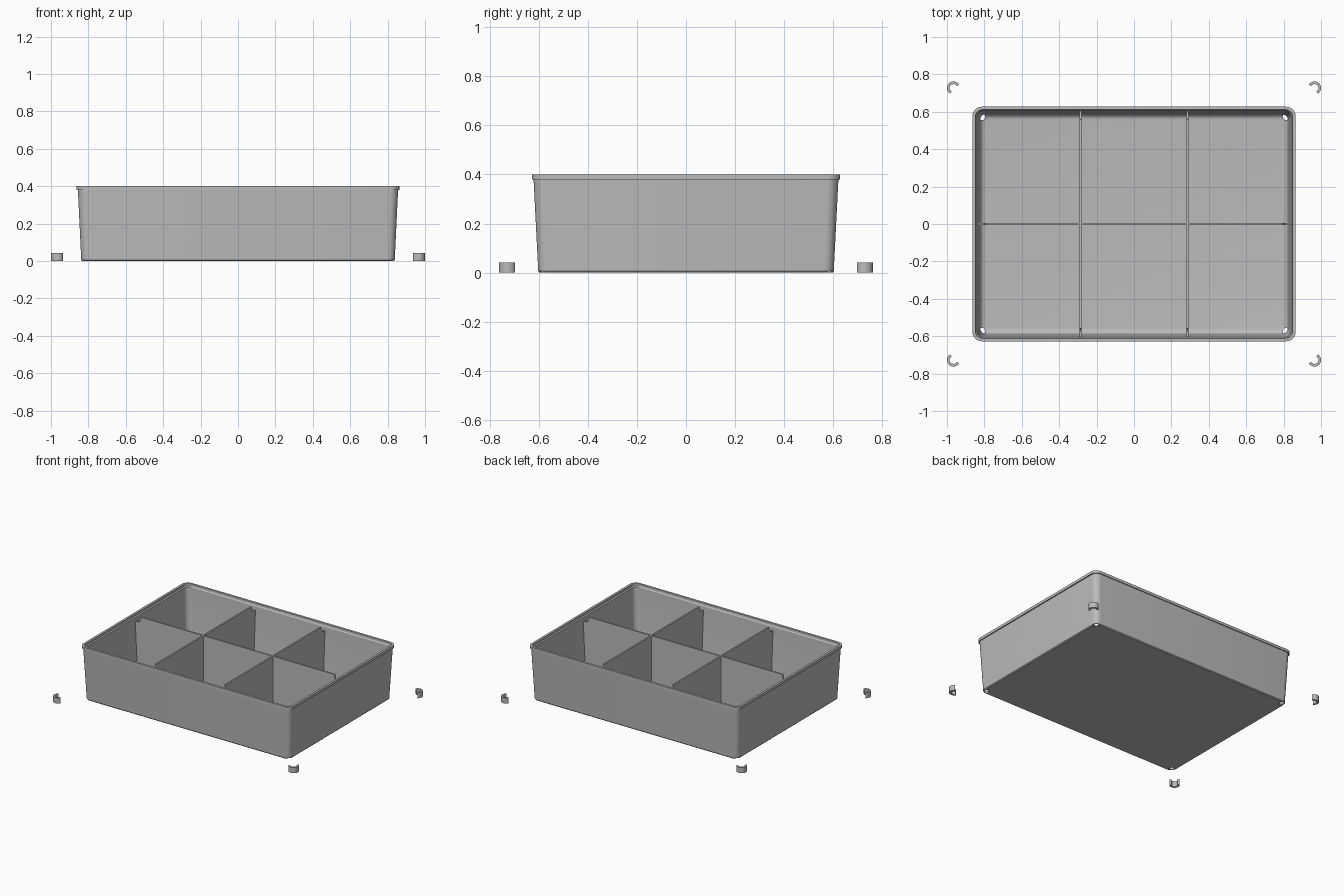
import bpy, bmesh
from math import sin, cos, pi, radians

cube = bpy.data.objects.get("Cube")
if cube:
    bpy.data.objects.remove(cube, do_unlink=True)

grey = bpy.data.materials.new("grey plastic")
grey.use_nodes = True
GREY = (0.5, 0.5, 0.5, 1)
grey.diffuse_color = GREY
grey.node_tree.nodes["Principled BSDF"].inputs["Base Color"].default_value = GREY


def finish(name, bm):
    bmesh.ops.recalc_face_normals(bm, faces=bm.faces)
    mesh = bpy.data.meshes.new(name)
    bm.to_mesh(mesh)
    bm.free()
    mesh.materials.append(grey)
    ob = bpy.data.objects.new(name, mesh)
    bpy.context.collection.objects.link(ob)
    return ob


def smooth(ob):
    bpy.ops.object.select_all(action='DESELECT')
    ob.select_set(True)
    bpy.context.view_layer.objects.active = ob
    bpy.ops.object.shade_smooth_by_angle(angle=radians(30))


def rounded_rect(hx, hy, r, steps=8):
    points = []
    for k, (sx, sy) in enumerate([(1, 1), (-1, 1), (-1, -1), (1, -1)]):
        for i in range(steps + 1):
            a = (k + i / steps) * pi / 2
            points.append((sx * (hx - r) + r * cos(a), sy * (hy - r) + r * sin(a)))
    return points


def extrude_outline(bm, points, direction):
    face = bm.faces.new([bm.verts.new(p) for p in points])
    ext = bmesh.ops.extrude_face_region(bm, geom=[face])
    verts = [v for v in ext["geom"] if isinstance(v, bmesh.types.BMVert)]
    bmesh.ops.translate(bm, verts=verts, vec=direction)


# Tray shell: outer wall, rim, inner ledge and filleted floor (half x, half y, radius, z)
fillet = []
for i in range(7):
    a = i / 6 * pi / 2
    inset = 0.03 * (1 - cos(a))
    fillet.append((0.823 - inset, 0.588 - inset, 0.036 - inset * 0.6, 0.042 - 0.03 * sin(a)))
sections = [
    (0.833, 0.597, 0.035, 0), (0.838, 0.602, 0.04, 0.006),
    (0.856, 0.621, 0.045, 0.38), (0.864, 0.627, 0.05, 0.38),
    (0.864, 0.627, 0.05, 0.4), (0.848, 0.611, 0.038, 0.4),
    (0.847, 0.61, 0.038, 0.385), (0.84, 0.605, 0.036, 0.378),
] + fillet
bm = bmesh.new()
rings = [[bm.verts.new((x, y, z)) for x, y in rounded_rect(hx, hy, r)]
         for hx, hy, r, z in sections]
count = len(rings[0])
for low, high in zip(rings, rings[1:]):
    for i in range(count):
        j = (i + 1) % count
        bm.faces.new((low[i], low[j], high[j], high[i]))
bm.faces.new(rings[0])
bm.faces.new(rings[-1])
tray = finish("tray", bm)

# Corner drain holes, slightly wider underneath
for radius, top in ((0.017, 0.06), (0.022, 0.006)):
    bm = bmesh.new()
    for sx in (-1, 1):
        for sy in (-1, 1):
            circle = [(sx * 0.812 + radius * cos(i * pi / 12),
                       sy * 0.573 + radius * sin(i * pi / 12), -0.02) for i in range(24)]
            extrude_outline(bm, circle, (0, 0, top + 0.02))
    cutter = finish("hole_cutter", bm)
    cutter.hide_render = True
    mod = tray.modifiers.new("holes", 'BOOLEAN')
    mod.operation = 'DIFFERENCE'
    mod.solver = 'EXACT'
    mod.object = cutter
    bpy.context.view_layer.objects.active = tray
    bpy.ops.object.modifier_apply(modifier=mod.name)
    bpy.data.objects.remove(cutter, do_unlink=True)
smooth(tray)


# Dividers: tapered panels with scooped top corners
def divider(name, half, offset, along_x):
    side = [(half - 0.02, 0.006), (half, 0.35), (half - 0.03, 0.354),
            (half - 0.042, 0.364), (half - 0.047, 0.38), (half - 0.05, 0.394)]
    outline = side + [(-u, z) for u, z in reversed(side)]
    t = 0.011
    bm = bmesh.new()
    if along_x:
        extrude_outline(bm, [(u, offset - t / 2, z) for u, z in outline], (0, t, 0))
    else:
        extrude_outline(bm, [(offset - t / 2, u, z) for u, z in outline], (t, 0, 0))
    finish(name, bm)


divider("long_divider", 0.843, 0, True)
divider("left_cross_divider", 0.608, 0.285, False)
divider("right_cross_divider", 0.608, -0.285, False)

# Loose C-shaped clips off each corner, open toward the tray
for sx, side in ((1, "left"), (-1, "right")):
    for sy, end in ((-1, "front"), (1, "back")):
        cx, cy = sx * 0.965, sy * 0.727
        angles = [radians(45 - 104 + 208 * i / 20) for i in range(21)]
        arc = [(0.035, a) for a in angles] + [(0.021, a) for a in reversed(angles)]
        bm = bmesh.new()
        extrude_outline(bm, [(cx + sx * r * cos(a), cy + sy * r * sin(a), 0) for r, a in arc],
                        (0, 0, 0.042))
        smooth(finish(f"{end}_{side}_clip", bm))
